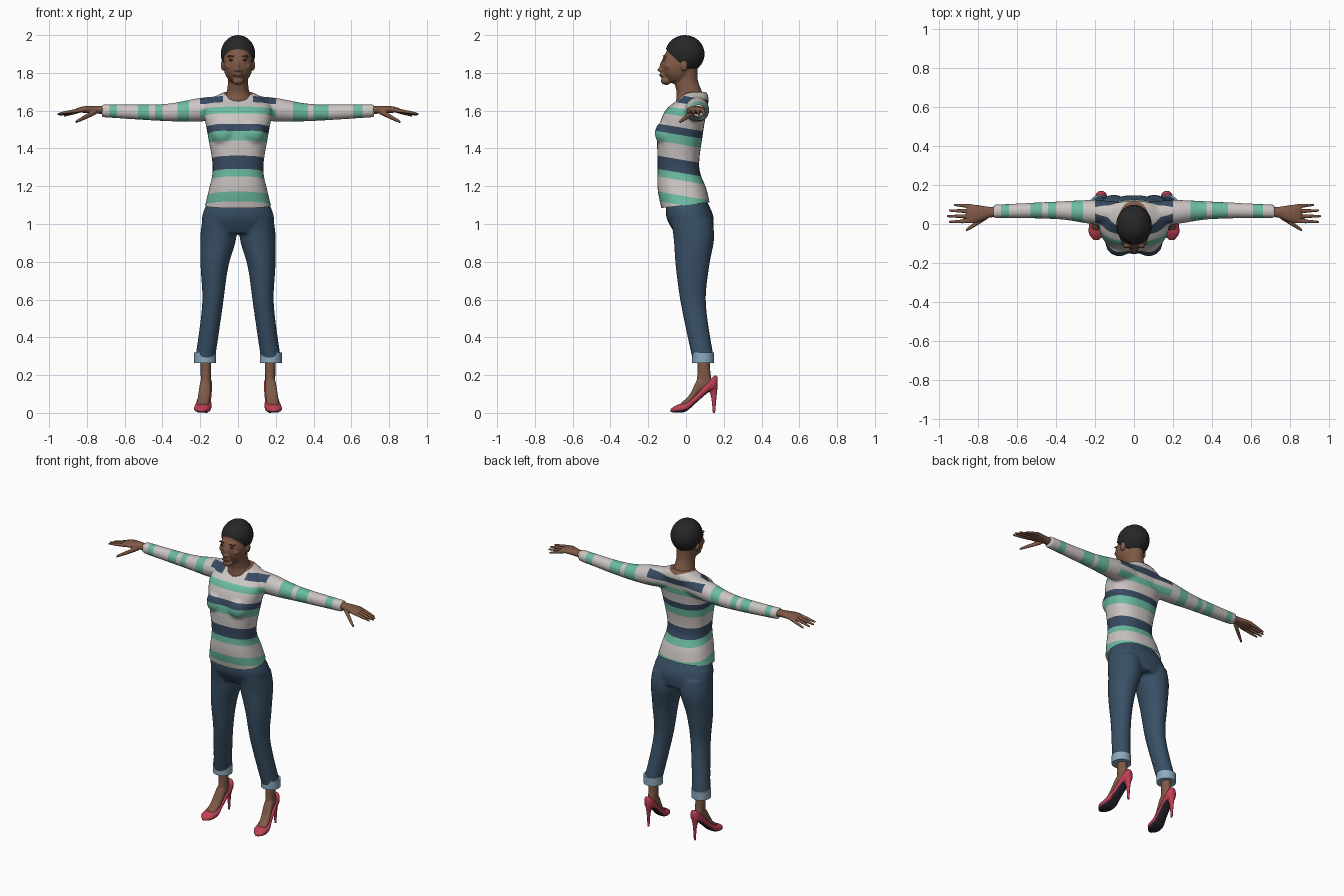
import bpy, bmesh
from math import cos, sin, pi, radians, copysign
from mathutils import Matrix, Vector

if "Cube" in bpy.data.objects:
    bpy.data.objects.remove(bpy.data.objects["Cube"])


def material(name, *colour):
    mat = bpy.data.materials.new(name)
    mat.use_nodes = True
    mat.diffuse_color = (*colour, 1)
    mat.node_tree.nodes["Principled BSDF"].inputs["Base Color"].default_value = (*colour, 1)
    return mat


SKIN = material("brown_skin", .21, .1, .06)
HAIR = material("black_hair", .02, .02, .02)
WHITE = material("off_white_knit", .6, .56, .54)
GREEN = material("mint_knit", .15, .5, .36)
NAVY = material("navy_knit", .04, .07, .12)
DENIM = material("blue_denim", .04, .08, .13)
CUFF = material("pale_denim", .26, .4, .52)
ROSE = material("rose_leather", .52, .05, .09)
SOLE = material("dark_sole", .02, .02, .03)
LIP = material("dark_brown", .11, .05, .03)


def spline(rows, steps=6):
    """Catmull-Rom rows between the key rows."""
    for i, (start, end) in enumerate(zip(rows, rows[1:])):
        before, after = rows[max(i - 1, 0)], rows[min(i + 2, len(rows) - 1)]
        for t in (step / steps for step in range(steps)):
            yield [p + (q - o) * t / 2 + t * t * (o - 2.5 * p + 2 * q - r / 2)
                   + t ** 3 * (1.5 * (p - q) + (r - o) / 2)
                   for o, p, q, r in zip(before, start, end, after)]
    yield rows[-1]


def limb(bm, axis, rows, side=1, power=1, sides=32):
    """Closed skin over rings of (x, y, z, radius[, second radius]) set square to one axis."""
    across = [Vector(unit) for name, unit in zip("xyz", Matrix.Identity(3)) if name != axis]
    rings = []
    for x, y, z, first, second in spline([row if len(row) > 4 else (*row, row[-1]) for row in rows]):
        ring = []
        for k in range(sides):
            u, v = (copysign(abs(f) ** power, f) for f in (cos(2 * pi * k / sides), sin(2 * pi * k / sides)))
            point = Vector((x, y, z)) + across[0] * u * first + across[1] * v * second
            point.x *= side
            ring.append(bm.verts.new(point))
        rings.append(ring)
    for lower, upper in zip(rings, rings[1:]):
        for k in range(sides):
            bm.faces.new((lower[k], lower[k - 1], upper[k - 1], upper[k]))
    bm.faces.new(rings[0])
    bm.faces.new(rings[-1])


def ball(bm, centre, size):
    bmesh.ops.create_uvsphere(bm, u_segments=32, v_segments=20, radius=1,
                              matrix=Matrix.Translation(centre) @ Matrix.Diagonal((*size, 1)))


def pair(bm, centre, size):
    for side, _ in SIDES:
        ball(bm, (centre[0] * side, *centre[1:]), size)


def cut(bm, point, normal, clear=False):
    bmesh.ops.bisect_plane(bm, geom=bm.verts[:] + bm.edges[:] + bm.faces[:], dist=1e-5,
                           plane_co=point, plane_no=normal, clear_inner=clear)


def fuse(bm, voxel, iterations=4):
    """Melt overlapping shells into one smooth skin."""
    bmesh.ops.recalc_face_normals(bm, faces=bm.faces[:])
    shells = bpy.data.meshes.new("shells")
    bm.to_mesh(shells)
    helper = bpy.data.objects.new("shells", shells)
    bpy.context.collection.objects.link(helper)
    melt = helper.modifiers.new("melt", "REMESH")
    melt.mode, melt.voxel_size = "VOXEL", voxel
    soften = helper.modifiers.new("soften", "SMOOTH")
    soften.factor, soften.iterations = .5, iterations
    melted = bpy.data.meshes.new_from_object(helper.evaluated_get(bpy.context.evaluated_depsgraph_get()))
    bm.clear()
    bm.from_mesh(melted)
    bpy.data.objects.remove(helper)
    bpy.data.meshes.remove(shells)
    bpy.data.meshes.remove(melted)


def finish(name, bm, mats, rule=None):
    bmesh.ops.recalc_face_normals(bm, faces=bm.faces[:])
    bm.normal_update()
    if rule:
        for face in bm.faces:
            face.material_index = mats.index(rule(face.calc_center_median(), face.normal))
    mesh = bpy.data.meshes.new(name)
    bm.to_mesh(mesh)
    bm.free()
    for mat in mats:
        mesh.materials.append(mat)
    mesh.shade_smooth()
    mesh.set_sharp_from_angle(angle=radians(55))
    bpy.context.collection.objects.link(bpy.data.objects.new(name, mesh))


SIDES = ((1, "left"), (-1, "right"))

# Sweater: torso, bust and sleeves melted together
bm = bmesh.new()
limb(bm, "z", [(0, .01, 1.04, .19, .13), (0, -.02, 1.18, .155, .13), (0, -.04, 1.3, .134, .11),
               (0, -.03, 1.48, .162, .12), (0, 0, 1.6, .18, .11), (0, .04, 1.66, .145, .08),
               (0, .05, 1.7, .07, .06)], power=.82)
pair(bm, (.075, -.1, 1.48), (.07, .065, .07))
for side, _ in SIDES:
    limb(bm, "x", [(.05, .05, 1.62, .06), (.2, .06, 1.605, .063), (.4, .07, 1.59, .045),
                   (.72, .064, 1.6, .035)], side)
fuse(bm, .009, 6)

# Knit pattern: each stop is the height where a colour starts, falling towards the back
SLANT, FRONT, SHOULDER, PATCH = .17, -.14, .2, .08
stops = [(1.12, GREEN), (1.17, WHITE), (1.25, GREEN), (1.29, NAVY), (1.36, WHITE), (1.44, GREEN),
         (1.49, NAVY), (1.53, WHITE), (1.59, GREEN), (1.63, WHITE), (1.66, NAVY), (1.7, WHITE)]
sleeve_bands = [(.29, .37), (.4, .48), (.61, .66), (-.32, -.26), (-.44, -.4), (-.53, -.47), (-.68, -.64)]
NECK = Vector((0, -.06, 1.645))
neck_normals = [Vector((-.4 * side, -.2, 1)) for side, _ in SIDES]
cut(bm, (0, 0, 1.1), (0, -.12, 1), clear=True)
for height, _ in stops:
    cut(bm, (0, FRONT, height), (0, SLANT, 1))
for x in (-SHOULDER, -PATCH, PATCH, SHOULDER, *sum(sleeve_bands, ())):
    cut(bm, (x, 0, 0), (1, 0, 0))
for normal in neck_normals:
    cut(bm, NECK, normal)


def sweater_colour(centre, _):
    if abs(centre.x) > SHOULDER:
        return GREEN if any(low < centre.x < high for low, high in sleeve_bands) else WHITE
    if all((centre - NECK).dot(normal) > 0 for normal in neck_normals):
        return SKIN
    level = centre.z + SLANT * (centre.y - FRONT)
    below = [stop for stop in stops if stop[0] < level]
    on_chest = abs(centre.x) < PATCH and centre.y < .06
    if not below or (on_chest and below[-1] == stops[-2]):
        return WHITE
    return below[-1][1]


finish("striped_sweater", bm, [WHITE, GREEN, NAVY, SKIN], sweater_colour)

# Trousers: pelvis and two legs melted together
bm = bmesh.new()
limb(bm, "z", [(0, 0, 1.14, .15, .1), (0, .02, 1.04, .19, .125), (0, .04, .95, .18, .1)], power=.9)
for side, _ in SIDES:
    limb(bm, "z", [(.1, .03, 1.02, .09, .11), (.105, .042, .92, .095, .107), (.125, .034, .77, .073, .088),
                   (.135, .04, .57, .055, .066), (.175, .092, .28, .053, .057)], side)
fuse(bm, .009)
finish("trousers", bm, [DENIM])

# Head, neck and ears, sculpted from melted ellipsoids
SKULL, SKULL_SIZE = Vector((0, -.006, 1.9)), Vector((.085, .098, .094))
bm = bmesh.new()
limb(bm, "z", [(0, .025, 1.62, .08), (0, .028, 1.66, .08), (0, .018, 1.7, .06, .068),
               (0, 0, 1.76, .053, .063), (0, 0, 1.83, .055, .06)])
ball(bm, SKULL, SKULL_SIZE)
ball(bm, (0, -.045, 1.84), (.077, .084, .1))
chin, mouth = (0, -.105, 1.758), (0, -.122, 1.788)
ball(bm, chin, (.032, .028, .022))
ball(bm, mouth, (.026, .016, .016))
nose_bridge, nose_tip = (0, -.126, 1.835), (0, -.137, 1.817)
ball(bm, nose_bridge, (.009, .014, .03))
ball(bm, nose_tip, (.012, .016, .011))
nostril, brow, cheek, ear = (.013, -.128, 1.813), (.033, -.11, 1.888), (.046, -.094, 1.835), (.079, -.01, 1.84)
pair(bm, nostril, (.009, .012, .008))
pair(bm, brow, (.024, .012, .008))
pair(bm, cheek, (.022, .018, .018))
pair(bm, ear, (.012, .02, .03))
fuse(bm, .005)
finish("head_and_neck", bm, [SKIN])

# Cropped hair: a slightly larger skull, trimmed along the hairline
bm = bmesh.new()
ball(bm, SKULL, [radius + .006 for radius in SKULL_SIZE])
cut(bm, (0, -.1, 1.92), (0, 1, 1), clear=True)
finish("cropped_hair", bm, [HAIR])

# Lips, eyes and eyebrows
bm = bmesh.new()
ball(bm, (0, -.135, 1.788), (.02, .006, .007))
finish("lips", bm, [LIP])
bm = bmesh.new()
pair(bm, (.034, -.117, 1.867), (.014, .004, .004))
finish("eyes", bm, [HAIR])
bm = bmesh.new()
pair(bm, (.035, -.12, 1.89), (.019, .004, .003))
finish("eyebrows", bm, [LIP])


def digit(bm, side, base, tip, radius):
    """A tapering finger or thumb."""
    points = [(t, Vector(base).lerp(Vector(tip), t)) for t in (0, .5, .8, 1)]
    limb(bm, "x", [(*point, radius * (1 - t * t / 2)) for t, point in points], side, sides=14)


for side, word in SIDES:
    # Hand: wrist and palm, four fanned fingers and a thumb
    bm = bmesh.new()
    limb(bm, "x", [(.66, .065, 1.6, .026), (.74, .06, 1.605, .028, .021), (.81, .052, 1.606, .046, .018),
                   (.855, .051, 1.603, .04, .01)], side)
    for i in range(4):
        y, reach = .015 + .025 * i, .957 - .009 * (i - 1) ** 2
        digit(bm, side, (.82, y, 1.605), (reach, y + .004 * (i - 1), 1.585 - .004 * i), .011)
    digit(bm, side, (.75, .04, 1.596), (.86, -.032, 1.54), .015)
    fuse(bm, .0035)
    finish(word + "_hand", bm, [SKIN])

    # Rolled trouser cuff
    bm = bmesh.new()
    bmesh.ops.create_cone(bm, cap_ends=True, segments=32, radius1=.058, radius2=.058, depth=.055,
                          matrix=Matrix.Translation((.174 * side, .091, .292)))
    finish(word + "_trouser_cuff", bm, [CUFF])

    # Foot: ankle and arched instep
    bm = bmesh.new()
    limb(bm, "z", [(.172, .09, .34, .027, .033), (.17, .095, .22, .028, .034), (.17, .097, .14, .026, .045)], side)
    limb(bm, "y", [(.188, -.03, .037, .028, .013), (.182, .02, .068, .033, .03), (.173, .07, .14, .03, .05),
                   (.17, .13, .16, .024, .03)], side)
    fuse(bm, .005)
    finish(word + "_foot", bm, [SKIN])

    # High heeled pump with a dark sole
    bm = bmesh.new()
    limb(bm, "y", [(.193, -.082, .013, .012, .007), (.19, -.05, .021, .04, .02), (.185, 0, .032, .044, .024),
                   (.178, .05, .072, .036, .022), (.17, .12, .14, .033, .03), (.168, .155, .16, .026, .038),
                   (.168, .168, .164, .01, .024)], side, power=.8)
    finish(word + "_pump", bm, [ROSE, SOLE],
           lambda centre, normal: SOLE if normal.z < -.6 and centre.y < .13 else ROSE)
    bm = bmesh.new()
    limb(bm, "z", [(.168, .138, .14, .024, .03), (.168, .147, .09, .011, .015), (.168, .148, 0, .006)], side)
    finish(word + "_stiletto_heel", bm, [ROSE])
